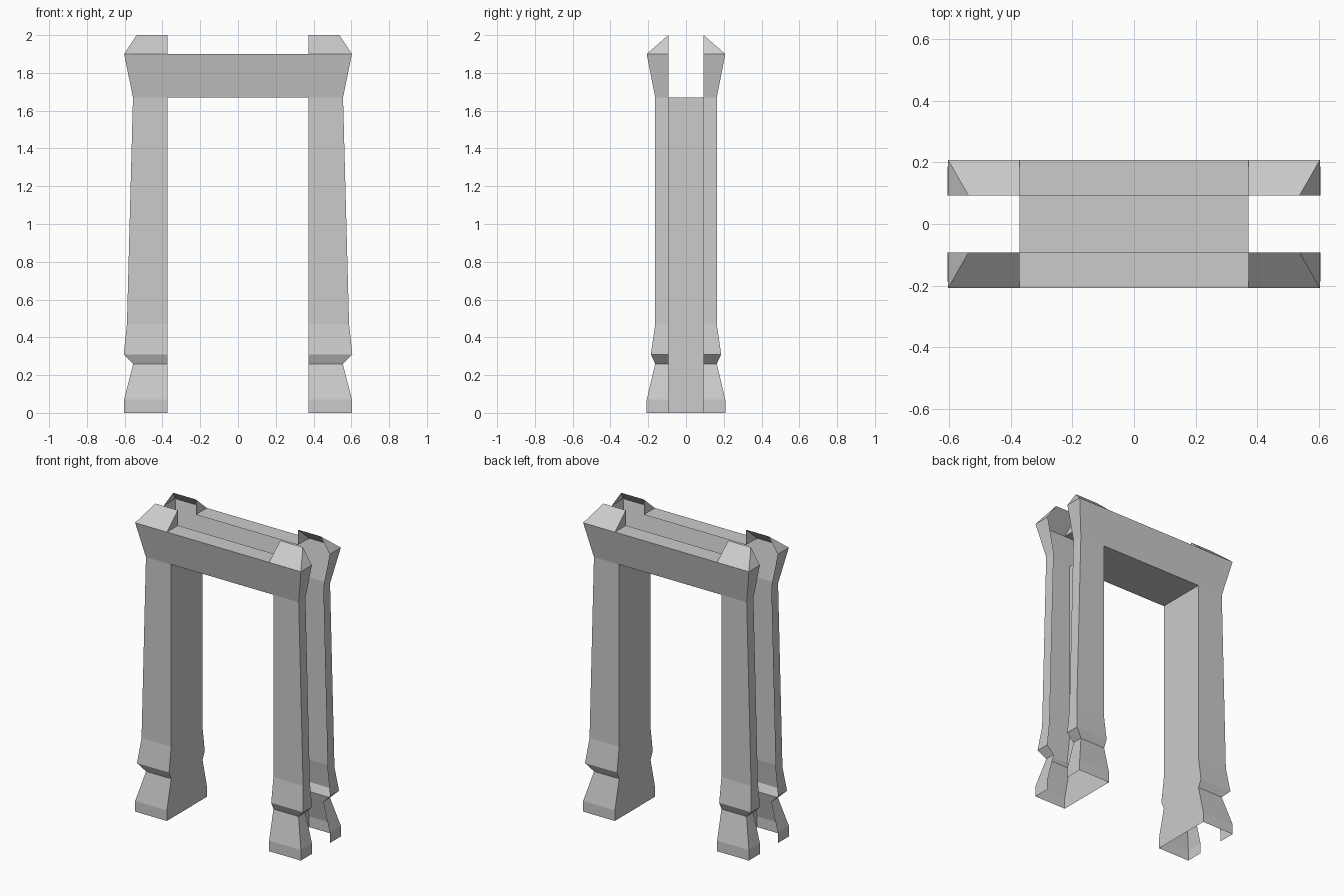
import bpy

if "Cube" in bpy.data.objects:
    bpy.data.objects.remove(bpy.data.objects["Cube"])

# (z, outer x, front depth) levels of a post, bottom to top
LEVELS = [(0.0, 0.603, 0.208), (0.07, 0.603, 0.208), (0.26, 0.555, 0.163),
          (0.31, 0.605, 0.186), (0.47, 0.588, 0.163), (1.67, 0.556, 0.163),
          (1.90, 0.603, 0.208)]
INNER, SLOT = 0.372, 0.093      # opening half width, half width of the wall slot
HEAD, TOP, CAP = 1.67, 1.90, 2.0


def make_part(name, polys):
    """Mesh from one front-right quarter, mirrored to all four corners."""
    verts, faces = [], []
    for poly in polys:
        ids = []
        for p in poly:
            if p not in verts:
                verts.append(p)
            ids.append(verts.index(p))
        faces.append(ids)
    mesh = bpy.data.meshes.new(name)
    mesh.from_pydata(verts, [], faces)
    obj = bpy.data.objects.new(name, mesh)
    bpy.context.collection.objects.link(obj)
    mirror = obj.modifiers.new("mirror", 'MIRROR')
    mirror.use_axis = (True, True, False)
    return obj


# Posts: front and outer faces at every level, jamb panel up to the lintel
front, outer, jamb = [], [], []
for (z0, x0, d0), (z1, x1, d1) in zip(LEVELS, LEVELS[1:]):
    front.append([(INNER, -d0, z0), (x0, -d0, z0), (x1, -d1, z1), (INNER, -d1, z1)])
    outer.append([(x0, -d0, z0), (x0, -SLOT, z0), (x1, -SLOT, z1), (x1, -d1, z1)])
    if z1 <= HEAD:
        jamb.append([(INNER, 0, z0), (INNER, -d0, z0), (INNER, -d1, z1), (INNER, 0, z1)])
make_part("posts", front + outer)
make_part("jamb_panels", jamb)

# Corner caps: sloped front, sloped end, upright inner triangle
x, d = LEVELS[-1][1:]
peak_in, peak_out = (INNER, -SLOT, CAP), (0.537, -SLOT, CAP)
make_part("corner_caps", [
    [(INNER, -d, TOP), (x, -d, TOP), peak_out, peak_in],
    [(x, -d, TOP), (x, -SLOT, TOP), peak_out],
    [(INNER, -SLOT, TOP), (INNER, -d, TOP), peak_in],
])

# Lintel: leaning face, top ledge and soffit, open slot between the two sides
h = LEVELS[-2][2]
make_part("lintel", [
    [(0, -h, HEAD), (INNER, -h, HEAD), (INNER, -d, TOP), (0, -d, TOP)],
    [(0, -d, TOP), (INNER, -d, TOP), (INNER, -SLOT, TOP), (0, -SLOT, TOP)],
    [(0, 0, HEAD), (INNER, 0, HEAD), (INNER, -h, HEAD), (0, -h, HEAD)],
])
